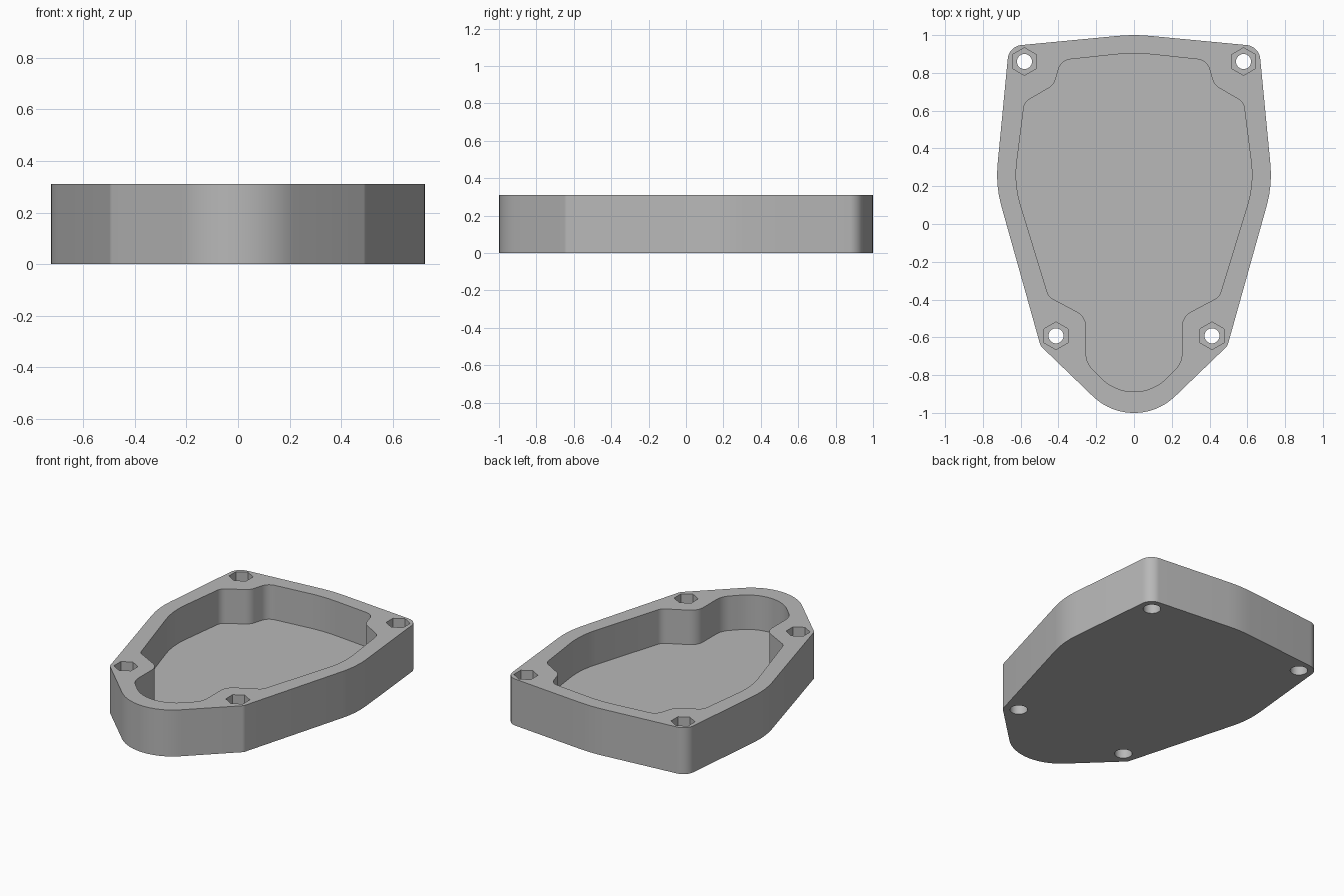
import bpy, bmesh, math
from mathutils import Vector

cube = bpy.data.objects.get("Cube")
if cube:
    bpy.data.objects.remove(cube, do_unlink=True)

HEIGHT = 0.31
FLOOR = 0.08

grey = bpy.data.materials.new("mid grey")
grey.use_nodes = True
colour = (0.48, 0.48, 0.48, 1)
grey.diffuse_color = colour
grey.node_tree.nodes["Principled BSDF"].inputs["Base Color"].default_value = colour


def rounded_outline(half):
    """Mirror corners (x, y, radius) given from back to front, then fillet each one."""
    corners = half + [(-x, y, r) for x, y, r in reversed(half[1:-1])]
    points = []
    for i, (x, y, r) in enumerate(corners):
        p = Vector((x, y))
        to_prev = (Vector(corners[i - 1][:2]) - p).normalized()
        to_next = (Vector(corners[(i + 1) % len(corners)][:2]) - p).normalized()
        half_angle = to_prev.angle(to_next) / 2
        centre = p + (to_prev + to_next).normalized() * r / math.sin(half_angle)
        start = p + to_prev * r / math.tan(half_angle) - centre
        end = p + to_next * r / math.tan(half_angle) - centre
        sweep = start.angle_signed(end)
        steps = max(4, math.ceil(abs(sweep) / math.radians(6)))
        for k in range(steps + 1):
            a = -sweep * k / steps
            c, s = math.cos(a), math.sin(a)
            points.append(centre + Vector((start.x * c - start.y * s,
                                           start.x * s + start.y * c)))
    return points


def regular_polygon(centre, radius, sides):
    return [Vector(centre) + radius * Vector((math.sin(math.tau * k / sides),
                                              math.cos(math.tau * k / sides)))
            for k in range(sides)]


def prism(name, outline, bottom, top):
    bm = bmesh.new()
    face = bm.faces.new([bm.verts.new((p.x, p.y, bottom)) for p in outline])
    extruded = bmesh.ops.extrude_face_region(bm, geom=[face])["geom"]
    bmesh.ops.translate(bm, vec=(0, 0, top - bottom),
                        verts=[v for v in extruded if isinstance(v, bmesh.types.BMVert)])
    bmesh.ops.recalc_face_normals(bm, faces=bm.faces)
    mesh = bpy.data.meshes.new(name)
    bm.to_mesh(mesh)
    bm.free()
    mesh.materials.append(grey)
    obj = bpy.data.objects.new(name, mesh)
    bpy.context.collection.objects.link(obj)
    return obj


# Solid outer body
body = prism("tray_body", rounded_outline([
    (0, 1.004, 0.9), (0.662, 0.941, 0.08), (0.733, 0.205, 0.6),
    (0.495, -0.645, 0.04), (0, -1.122, 0.313)]), 0, HEIGHT)

# Open pocket that narrows around the four fastener bosses
cutters = [prism("pocket_cutter", rounded_outline([
    (0, 0.908, 0.9), (0.385, 0.867, 0.07), (0.425, 0.735, 0.08),
    (0.58, 0.645, 0.06), (0.635, 0.213, 0.55), (0.452, -0.385, 0.06),
    (0.254, -0.49, 0.09), (0.254, -0.735, 0.12), (0, -0.99, 0.245)]),
    FLOOR, HEIGHT + 0.1)]

# Bolt holes: hexagonal nut recess above, wider round recess below
for side in (-1, 1):
    for x, y in ((0.58, 0.86), (0.413, -0.592)):
        centre = (side * x, y)
        for name, radius, sides, low, high in (
                ("bolt_hole_cutter", 0.04, 32, -0.1, HEIGHT + 0.1),
                ("nut_recess_cutter", 0.073, 6, HEIGHT - 0.11, HEIGHT + 0.12),
                ("head_recess_cutter", 0.053, 32, -0.12, 0.1)):
            cutters.append(prism(name, regular_polygon(centre, radius, sides), low, high))

for cutter in cutters:
    cutter.hide_render = True
    cut = body.modifiers.new(cutter.name, "BOOLEAN")
    cut.operation = "DIFFERENCE"
    cut.solver = "EXACT"
    cut.object = cutter

# Bake the cuts and discard the cutters
bpy.context.view_layer.update()
evaluated = body.evaluated_get(bpy.context.evaluated_depsgraph_get())
finished = bpy.data.meshes.new_from_object(evaluated)
body.modifiers.clear()
body.data = finished
for cutter in cutters:
    bpy.data.objects.remove(cutter, do_unlink=True)

# Smooth the curved walls and keep rims crisp
bpy.ops.object.select_all(action="DESELECT")
body.select_set(True)
bpy.context.view_layer.objects.active = body
bpy.ops.object.shade_smooth_by_angle(angle=math.radians(25))
